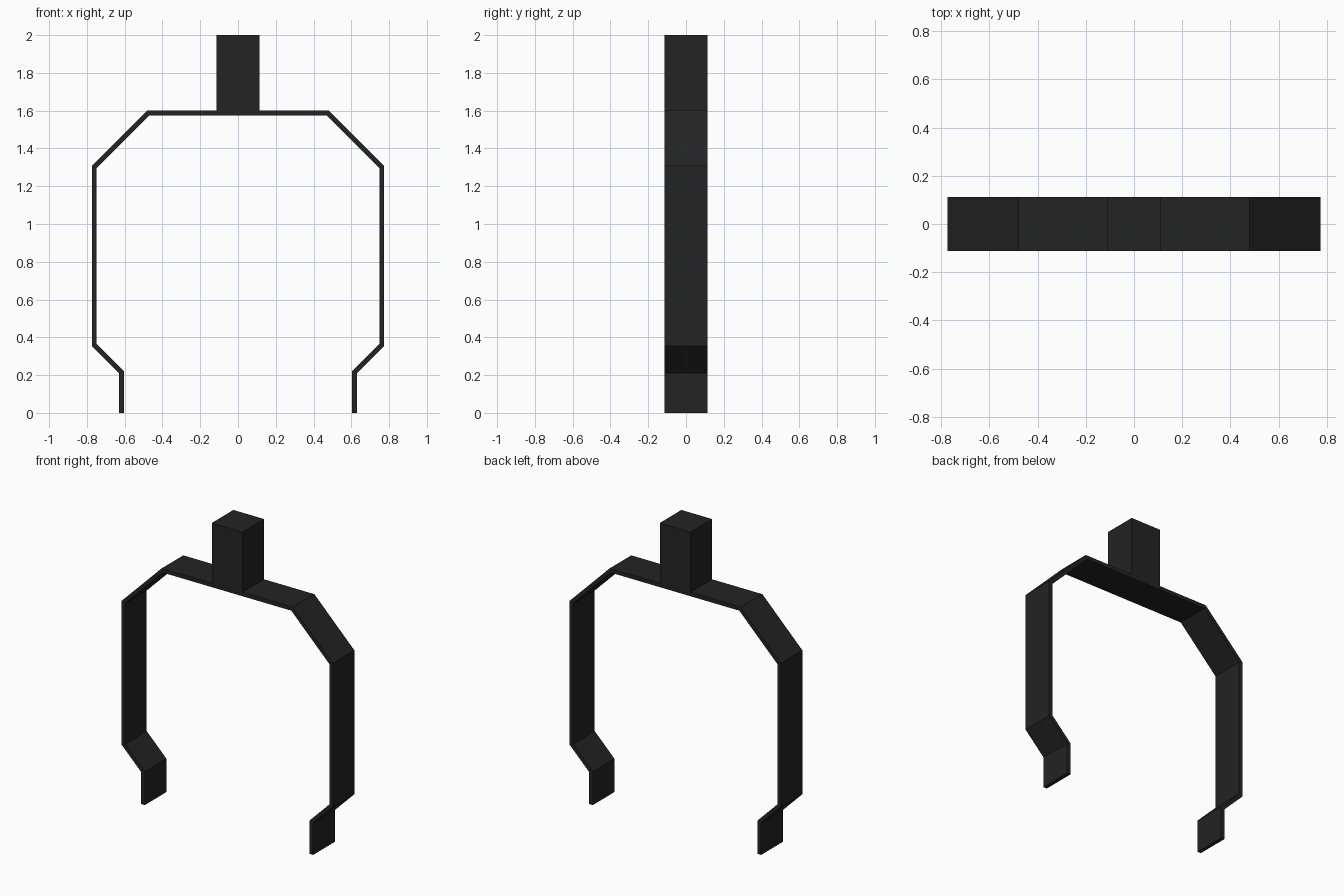
import bpy
import bmesh

cube = bpy.data.objects.get("Cube")
if cube:
    bpy.data.objects.remove(cube, do_unlink=True)

HALF_WIDTH = 0.113
THICKNESS = 0.026

# Material
black = bpy.data.materials.new("matte black")
black.use_nodes = True
colour = (0.017, 0.017, 0.017, 1)
black.diffuse_color = colour
black.node_tree.nodes["Principled BSDF"].inputs["Base Color"].default_value = colour


def add_object(name, bm):
    bmesh.ops.recalc_face_normals(bm, faces=bm.faces)
    mesh = bpy.data.meshes.new(name)
    bm.to_mesh(mesh)
    bm.free()
    mesh.materials.append(black)
    obj = bpy.data.objects.new(name, mesh)
    bpy.context.collection.objects.link(obj)
    return obj


# Bent strap: half of the centre line, mirrored, then thickened
half = [(0.475, 1.588), (0.761, 1.302), (0.761, 0.36), (0.617, 0.216), (0.617, 0)]
path = [(-x, z) for x, z in reversed(half)] + half
bm = bmesh.new()
rows = [[bm.verts.new((x, y, z)) for y in (-HALF_WIDTH, HALF_WIDTH)] for x, z in path]
for a, b in zip(rows, rows[1:]):
    bm.faces.new((a[0], a[1], b[1], b[0]))
strap = add_object("bent_strap", bm)
solid = strap.modifiers.new("thickness", "SOLIDIFY")
solid.thickness = THICKNESS
solid.offset = 0
solid.use_even_offset = True

# Square post on top of the strap
bm = bmesh.new()
bmesh.ops.create_cube(bm, size=1)
bmesh.ops.scale(bm, vec=(2 * HALF_WIDTH, 2 * HALF_WIDTH, 0.4), verts=bm.verts)
bmesh.ops.translate(bm, vec=(0, 0, 1.8), verts=bm.verts)
add_object("top_post", bm)
